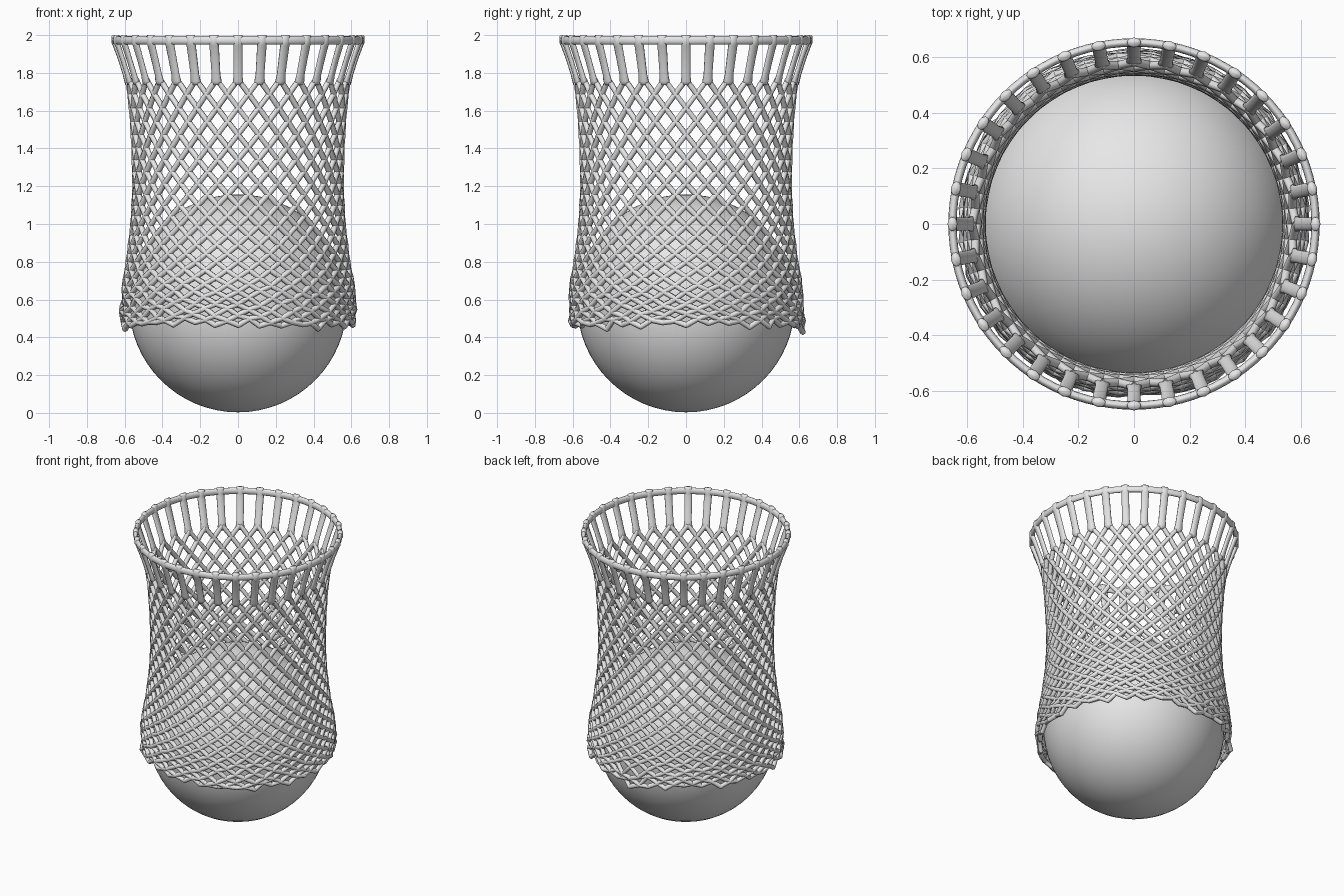
import bpy, bmesh, math, random
from mathutils import Vector, Matrix

random.seed(4)
cube = bpy.data.objects.get("Cube")
if cube:
    bpy.data.objects.remove(cube, do_unlink=True)

COUNT = 32          # straps and mesh cells around
ROWS = 26           # half cells from top to hem
STEP = math.tau / COUNT

grey = bpy.data.materials.new("plain grey")
grey.use_nodes = True
colour = (0.8, 0.8, 0.8, 1)
grey.diffuse_color = colour
grey.node_tree.nodes["Principled BSDF"].inputs["Base Color"].default_value = colour


def add_mesh(name, bm):
    mesh = bpy.data.meshes.new(name)
    bmesh.ops.recalc_face_normals(bm, faces=bm.faces)
    for face in bm.faces:
        face.smooth = True
    bm.to_mesh(mesh)
    bm.free()
    mesh.materials.append(grey)
    obj = bpy.data.objects.new(name, mesh)
    bpy.context.collection.objects.link(obj)
    return obj


def interpolate(profile, z):
    for (z0, r0), (z1, r1) in zip(profile, profile[1:]):
        if z >= z1:
            return r0 + (r1 - r0) * (z0 - z) / (z0 - z1)
    return profile[-1][1]


# Ball resting in the net
bm = bmesh.new()
bmesh.ops.create_uvsphere(bm, u_segments=64, v_segments=32, radius=0.577,
                          matrix=Matrix.Translation((0, 0, 0.58)))
add_mesh("ball", bm)

# Top ring
bpy.ops.mesh.primitive_torus_add(major_segments=96, minor_segments=12,
                                 major_radius=0.653, minor_radius=0.015,
                                 location=(0, 0, 1.972))
ring = bpy.context.object
ring.name = "top_ring"
ring.scale.z = 1.5
ring.data.materials.append(grey)
bpy.ops.object.shade_smooth()

# Hanging straps: radius, height, half width, half thickness of each section
sections = [(0.583, 1.735, 0.018, 0.013), (0.586, 1.755, 0.029, 0.016),
            (0.596, 1.79, 0.024, 0.014), (0.622, 1.87, 0.025, 0.013),
            (0.648, 1.945, 0.026, 0.015), (0.653, 1.96, 0.026, 0.018),
            (0.653, 1.992, 0.026, 0.018), (0.653, 2.0, 0.024, 0.011)]
bm = bmesh.new()
SIDES = 10
for i in range(COUNT):
    turn = Matrix.Rotation(i * STEP, 3, "Z")
    loops = []
    for r, z, wide, thick in sections:
        loops.append([bm.verts.new(turn @ Vector((r + thick * math.cos(a),
                                                  wide * math.sin(a), z)))
                      for a in (math.tau * k / SIDES for k in range(SIDES))])
    for low, high in zip(loops, loops[1:]):
        for k in range(SIDES):
            n = (k + 1) % SIDES
            bm.faces.new((low[k], low[n], high[n], high[k]))
    bm.faces.new(loops[0])
    bm.faces.new(loops[-1])
add_mesh("straps", bm)

# Net knots: cells shrink towards the hem, where the cord bunches up unevenly
outline = [(1.77, 0.584), (1.6, 0.562), (1.4, 0.55), (1.2, 0.547), (1.0, 0.556),
           (0.8, 0.58), (0.68, 0.602), (0.55, 0.61), (0.4, 0.602)]
heights = [1.765]
for row in range(ROWS):
    heights.append(heights[-1] - (0.076 + (0.024 - 0.076) * row / (ROWS - 1)))

knots = {}
for row, z in enumerate(heights):
    loose = max(0, (row - 15) / (ROWS - 15))
    for half in range(row % 2, 2 * COUNT, 2):
        a = half * STEP / 2
        sag = loose * (0.008 * math.sin(3 * a + 1) + random.uniform(-0.014, 0.014))
        if row > ROWS - 4 and abs(a - math.pi / 2) < STEP:
            sag -= 0.03
        r = interpolate(outline, z) + loose * random.uniform(-0.012, 0.016)
        a += loose * random.uniform(-0.014, 0.014)
        knots[row, half] = Vector((r * math.cos(a), r * math.sin(a), z + sag))

# Net cords spiralling in both directions through the knots
for name, way in (("net_cords_left", 1), ("net_cords_right", -1)):
    curve = bpy.data.curves.new(name, "CURVE")
    curve.dimensions = "3D"
    curve.bevel_depth = 0.0155
    curve.bevel_resolution = 1
    curve.use_fill_caps = True
    curve.materials.append(grey)
    for i in range(COUNT):
        spline = curve.splines.new("POLY")
        spline.points.add(ROWS)
        for row, point in enumerate(spline.points):
            half = (2 * i + way * row) % (2 * COUNT)
            point.co = (*knots[row, half], 1)
        spline.use_smooth = True
    bpy.context.collection.objects.link(bpy.data.objects.new(name, curve))

# Rounded knots closing the points of the hem
bm = bmesh.new()
for (row, half), place in knots.items():
    if row == ROWS:
        bmesh.ops.create_icosphere(bm, subdivisions=1, radius=0.0165,
                                   matrix=Matrix.Translation(place))
add_mesh("hem_knots", bm)
